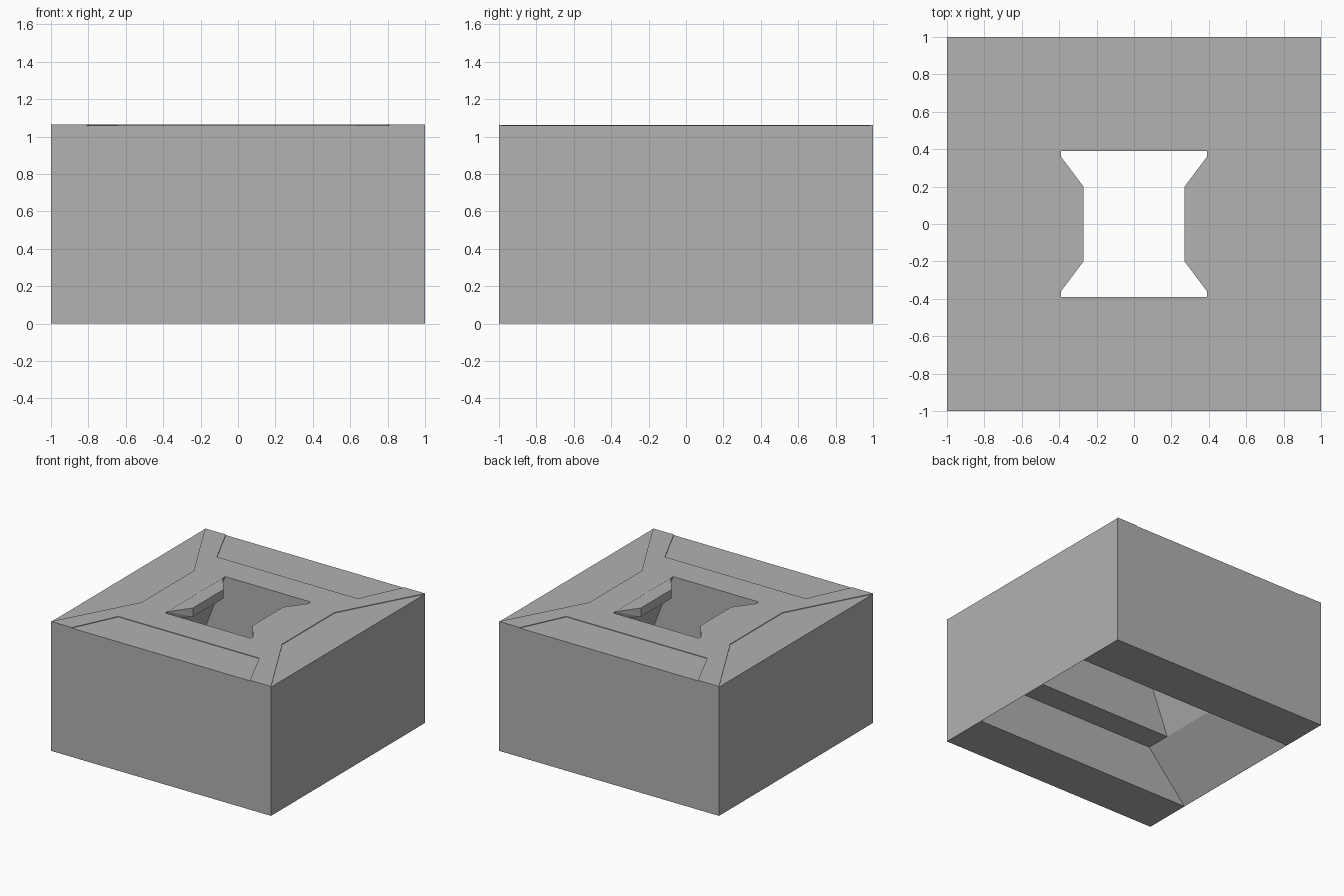
import bpy, bmesh

cube = bpy.data.objects.get("Cube")
if cube:
    bpy.data.objects.remove(cube, do_unlink=True)

grey = bpy.data.materials.new("stone_grey")
grey.use_nodes = True
colour = (0.445, 0.445, 0.445, 1)
grey.diffuse_color = colour
grey.node_tree.nodes["Principled BSDF"].inputs["Base Color"].default_value = colour

BASE_TOP, TOP = 1.058, 1.063   # lower paving level and raised paving level
LEDGE = 0.386                  # height of the inner ledge


def hull(name, points):
    """Convex solid around the given points."""
    bm = bmesh.new()
    for p in points:
        bm.verts.new(p)
    bmesh.ops.convex_hull(bm, input=bm.verts)
    bmesh.ops.dissolve_limit(bm, angle_limit=0.01, verts=bm.verts, edges=bm.edges)
    bmesh.ops.recalc_face_normals(bm, faces=bm.faces)
    mesh = bpy.data.meshes.new(name)
    bm.to_mesh(mesh)
    bm.free()
    mesh.materials.append(grey)
    obj = bpy.data.objects.new(name, mesh)
    bpy.context.collection.objects.link(obj)
    return obj


def box(name, half_x, half_y, z0, z1):
    return hull(name, [(x, y, z) for x in (-half_x, half_x)
                       for y in (-half_y, half_y) for z in (z0, z1)])


def tunnel(name, half_profile, half_y):
    """Solid with a symmetric x-z profile, running along y."""
    return hull(name, [(s * x, y, z) for x, z in half_profile
                       for s in (-1, 1) for y in (-half_y, half_y)])


def cut(obj, cutters):
    for c in cutters:
        mod = obj.modifiers.new("cut", 'BOOLEAN')
        mod.operation = 'DIFFERENCE'
        mod.solver = 'EXACT'
        mod.object = c
    bpy.context.view_layer.update()
    graph = bpy.context.evaluated_depsgraph_get()
    mesh = bpy.data.meshes.new_from_object(obj.evaluated_get(graph))
    obj.modifiers.clear()
    obj.data = mesh


# Block with a flared chamber below and a narrowing shaft above
body = box("block_body", 1, 1, 0, BASE_TOP)
chamber = tunnel("chamber_cutter", [(0.999, -0.1), (0.999, 0), (0.653, LEDGE)], 0.6)
shaft = tunnel("shaft_cutter", [(0.687, 0.3), (0.336, 1.2)], 0.39)
cut(body, [chamber, shaft])

# Raised square paving around the opening
paving = box("centre_paving", 0.64, 0.64, BASE_TOP, TOP)
cut(paving, [shaft])

for cutter in (chamber, shaft):
    bpy.data.objects.remove(cutter, do_unlink=True)

# Raised corner paving slabs
corner = [(0.64, 0.64), (0.64, 0.34), (1, 1), (0.81, 1)]
for sx, side in ((1, "left"), (-1, "right")):
    for sy, end in ((-1, "front"), (1, "back")):
        hull(f"corner_slab_{end}_{side}",
             [(sx * x, sy * y, z) for x, y in corner for z in (BASE_TOP, TOP)])

# Tapered lips narrowing the opening on both sides
for sx, side in ((1, "left"), (-1, "right")):
    lip = [(0.39, 0.36, TOP - 0.001), (0.27, 0.2, TOP - 0.001),
           (0.418, 0.36, 0.99), (0.27, 0.2, 0.99)]
    hull(f"opening_lip_{side}", [(sx * x, s * y, z) for x, y, z in lip for s in (-1, 1)])
